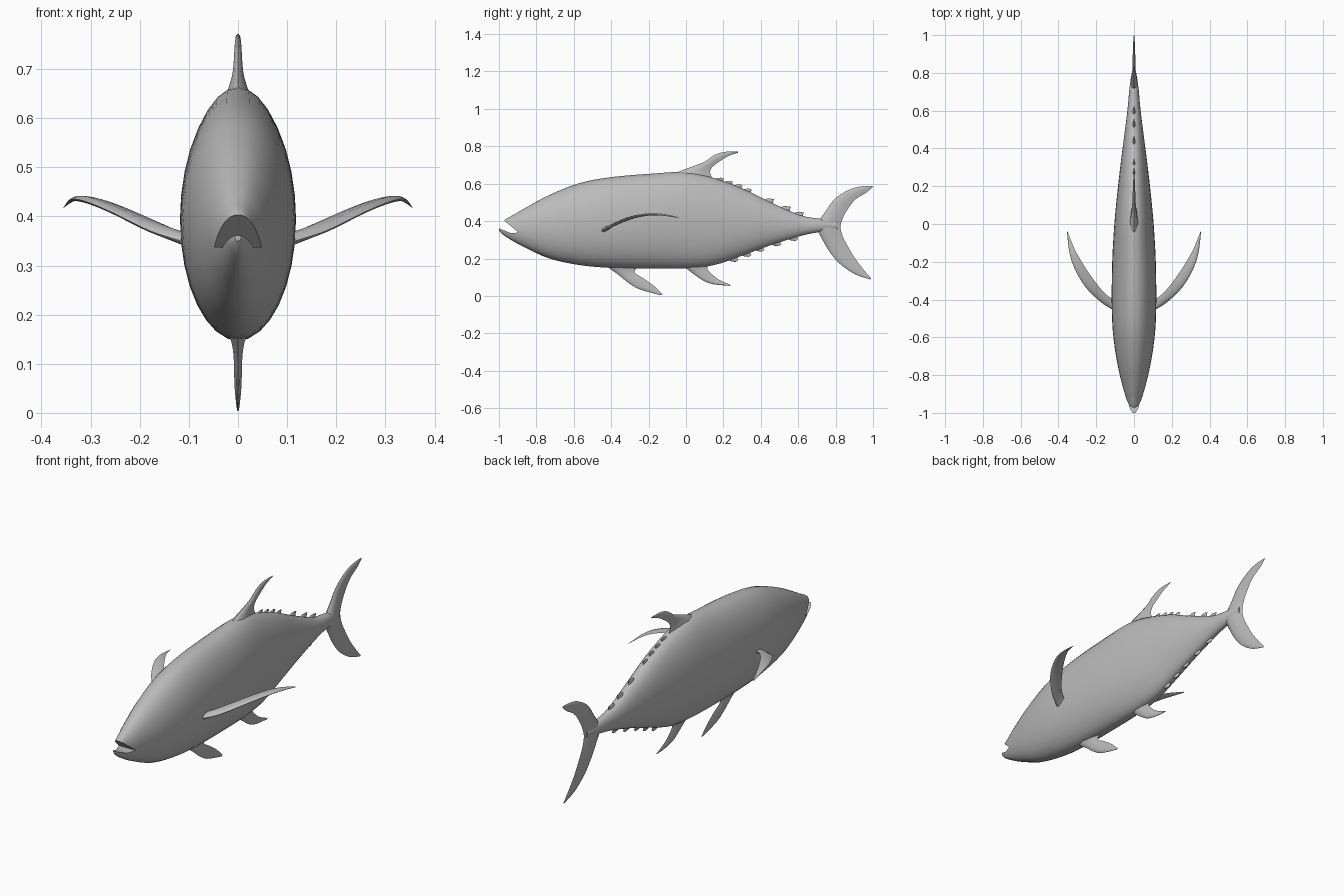
import bpy, bmesh, math
from mathutils import Vector

if "Cube" in bpy.data.objects:
    bpy.data.objects.remove(bpy.data.objects["Cube"])

skin = bpy.data.materials.new("grey skin")
skin.diffuse_color = (0.5, 0.5, 0.5, 1)
skin.use_nodes = True
skin.node_tree.nodes["Principled BSDF"].inputs["Base Color"].default_value = skin.diffuse_color


def smooth_rows(rows, steps):
    """Catmull-Rom interpolation through rows of numbers."""
    out = []
    for i in range(len(rows) - 1):
        a, b, c, d = (rows[max(i - 1, 0)], rows[i], rows[i + 1],
                      rows[min(i + 2, len(rows) - 1)])
        for s in range(steps):
            t = s / steps
            out.append([0.5 * (2 * q + (r - p) * t + (2 * p - 5 * q + 4 * r - u) * t * t
                               + (3 * q - p - 3 * r + u) * t ** 3)
                        for p, q, r, u in zip(a, b, c, d)])
    out.append(list(rows[-1]))
    return out


def loft(name, rings):
    """Skin a list of equal-length closed rings and cap both ends."""
    bm = bmesh.new()
    loops = [[bm.verts.new(p) for p in ring] for ring in rings]
    n = len(loops[0])
    for a, b in zip(loops, loops[1:]):
        for i in range(n):
            j = (i + 1) % n
            bm.faces.new((a[i], a[j], b[j], b[i]))
    bm.faces.new(loops[0])
    bm.faces.new(loops[-1])
    bmesh.ops.recalc_face_normals(bm, faces=bm.faces)
    mesh = bpy.data.meshes.new(name)
    bm.to_mesh(mesh)
    bm.free()
    mesh.materials.append(skin)
    ob = bpy.data.objects.new(name, mesh)
    bpy.context.collection.objects.link(ob)
    return ob


def shade(ob, degrees=50):
    bpy.ops.object.select_all(action='DESELECT')
    ob.select_set(True)
    bpy.context.view_layer.objects.active = ob
    bpy.ops.object.shade_smooth_by_angle(angle=math.radians(degrees))


LENS = [(0, 0), (0.07, 0.5), (0.28, 1), (0.65, 0.65), (1, 0)]


def fin(name, stations, normal=(1, 0, 0), steps=5):
    """Stations: leading point xyz, trailing point xyz, half thickness."""
    normal = Vector(normal).normalized()
    rings = []
    for s in smooth_rows(stations, steps):
        lead, trail, th = Vector(s[:3]), Vector(s[3:6]), max(s[6], 0.001)
        upper = [lead.lerp(trail, t) + normal * th * w for t, w in LENS]
        lower = [lead.lerp(trail, t) - normal * th * w for t, w in LENS[-2:0:-1]]
        rings.append(upper + lower)
    shade(loft(name, rings))


def flat_fin(name, rows, steps=5):
    """Fin on the centre plane. Rows: lead y, lead z, trail y, trail z, half thickness."""
    fin(name, [(0, a, b, 0, c, d, t) for a, b, c, d, t in rows], steps=steps)


# Body: y, bottom z, top z, half width
body_rows = [
    (-1.0, .35, .364, .006), (-.985, .334, .387, .018), (-.965, .318, .41, .027),
    (-.92, .29, .435, .042), (-.86, .258, .47, .06), (-.73, .20, .54, .09),
    (-.57, .165, .603, .112), (-.4, .15, .635, .118), (-.19, .147, .653, .115),
    (.0, .148, .662, .104), (.15, .165, .63, .09), (.3, .215, .575, .073),
    (.45, .27, .502, .054), (.61, .32, .432, .034), (.72, .343, .412, .024),
    (.81, .358, .395, .01)]
SIDES = 32
rings = []
for y, lo, hi, w in smooth_rows(body_rows, 4):
    rings.append([(w * math.cos(2 * math.pi * k / SIDES), y,
                   (lo + hi) / 2 + (hi - lo) / 2 * math.sin(2 * math.pi * k / SIDES))
                  for k in range(SIDES)])
body = loft("body", rings)

# Open mouth: wedge cut from the snout
wedge = [(-.895, .338), (-.965, .397), (-1.05, .465), (-1.05, .371), (-1.0, .361), (-.94, .337)]
cutter = loft("mouth_cutter", [[(x, y, z) for y, z in wedge] for x in (-.2, .2)])
cutter.hide_render = True
mod = body.modifiers.new("mouth", 'BOOLEAN')
mod.object = cutter
mod.operation = 'DIFFERENCE'
mod.solver = 'EXACT'
bpy.context.view_layer.objects.active = body
bpy.ops.object.modifier_apply(modifier="mouth")
bpy.data.objects.remove(cutter)
shade(body, 40)

# Crescent tail from upper tip to lower tip
flat_fin("tail_fin", [
    (.995, .589, 1.0, .584, .002), (.94, .586, .965, .553, .005),
    (.877, .57, .905, .515, .007), (.797, .52, .862, .46, .009),
    (.745, .45, .838, .415, .014), (.70, .375, .826, .37, .02),
    (.735, .29, .838, .318, .014), (.775, .225, .868, .26, .009),
    (.824, .17, .904, .20, .007), (.90, .118, .95, .14, .005),
    (.985, .088, .99, .094, .002)])

# Dorsal fin
flat_fin("dorsal_fin", [
    (-.12, .63, .16, .59, .035), (-.03, .668, .135, .64, .02),
    (.04, .694, .13, .67, .012), (.10, .718, .147, .695, .009),
    (.15, .752, .19, .726, .007), (.205, .77, .232, .75, .005),
    (.278, .771, .28, .766, .002)])

# Pelvic fin
flat_fin("pelvic_fin", [
    (-.46, .19, -.24, .18, .03), (-.41, .148, -.27, .142, .014),
    (-.36, .112, -.27, .12, .009), (-.315, .075, -.225, .092, .008),
    (-.25, .036, -.168, .05, .006), (-.135, .004, -.125, .008, .002)])

# Anal fin
flat_fin("anal_fin", [
    (-.05, .19, .16, .2, .03), (.0, .148, .115, .155, .014),
    (.05, .11, .125, .13, .009), (.095, .08, .16, .098, .007),
    (.15, .062, .19, .08, .005), (.235, .054, .24, .058, .002)])

# Small finlets along the back and belly
for i, (y, z, h) in enumerate([(.14, .62, .022), (.19, .603, .022), (.24, .584, .024),
                               (.29, .562, .022), (.41, .512, .015), (.5, .472, .012),
                               (.57, .442, .01)]):
    flat_fin(f"back_finlet_{i + 1}", [
        (y, z - .02, y + .06, z - .04, .012), (y + .015, z + .006, y + .055, z - .012, .006),
        (y + .045, z + h * .55, y + .062, z + h * .3, .002)], steps=3)
for i, (y, z) in enumerate([(.22, .188), (.29, .215), (.36, .243), (.45, .272), (.54, .3)]):
    flat_fin(f"belly_finlet_{i + 1}", [
        (y, z + .02, y + .06, z + .04, .012), (y + .015, z - .001, y + .055, z + .014, .006),
        (y + .045, z - .006, y + .06, z + .004, .002)], steps=3)

# Pectoral fins, mirrored left and right
pectoral = [
    (.08, -.465, .335, .08, -.385, .358, .016), (.11, -.455, .348, .115, -.395, .368, .012),
    (.18, -.41, .371, .17, -.35, .392, .009), (.26, -.33, .41, .235, -.265, .42, .008),
    (.315, -.235, .432, .28, -.195, .435, .007), (.342, -.15, .434, .318, -.125, .438, .005),
    (.355, -.04, .418, .352, -.04, .421, .002)]
for side, name in ((1, "right_pectoral_fin"), (-1, "left_pectoral_fin")):
    fin(name, [(side * a, b, c, side * d, e, f, t) for a, b, c, d, e, f, t in pectoral],
        normal=(-.3 * side, -.15, .94))
